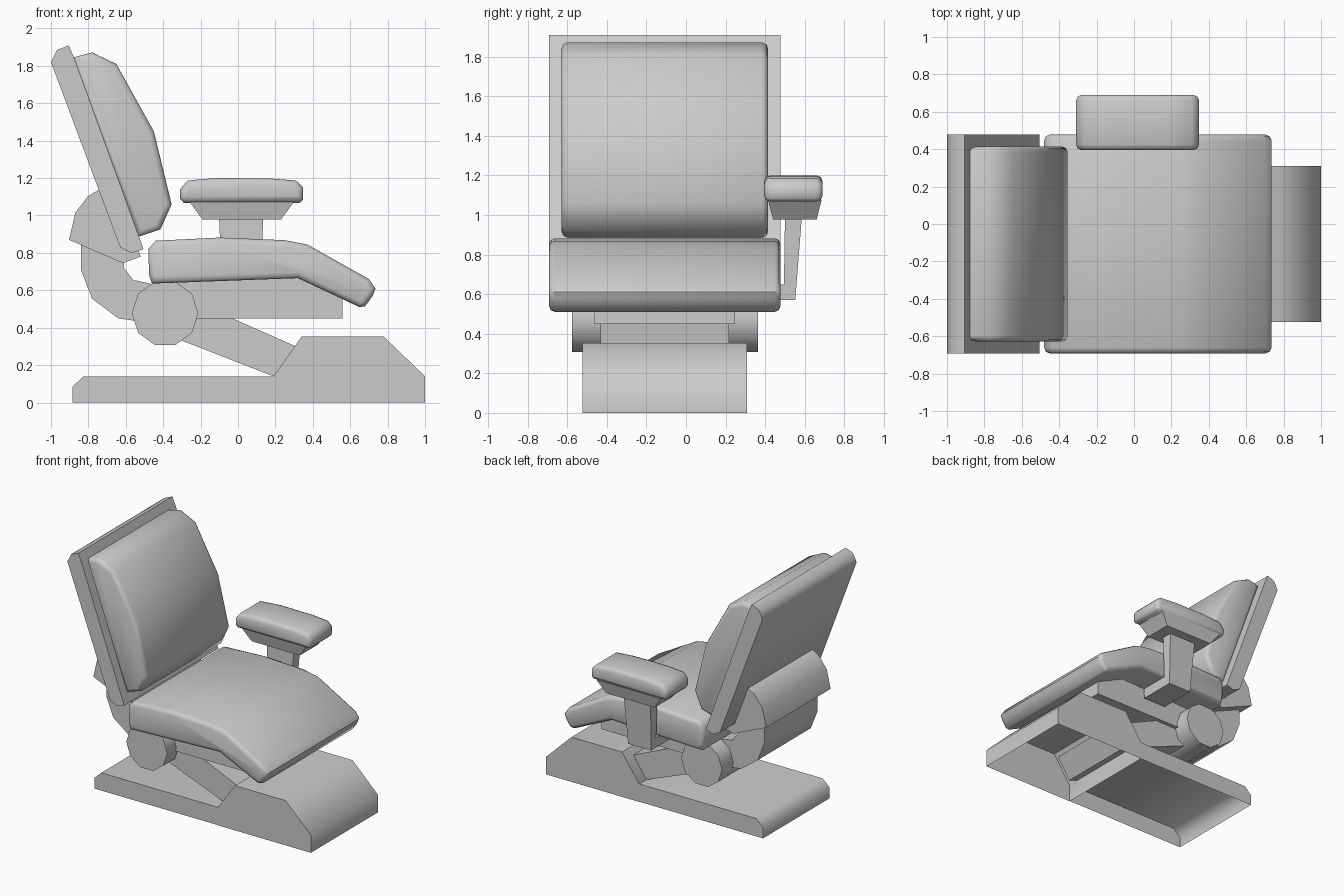
import bpy, bmesh, math

if "Cube" in bpy.data.objects:
    bpy.data.objects.remove(bpy.data.objects["Cube"])

CY = -0.107  # centre plane of the chair (the single armrest shifts it off y = 0)


def finish(name, bm, angle=50):
    bmesh.ops.recalc_face_normals(bm, faces=bm.faces)
    return link(name, bm, angle)


def link(name, bm, angle=50):
    me = bpy.data.meshes.new(name)
    bm.to_mesh(me)
    bm.free()
    ob = bpy.data.objects.new(name, me)
    bpy.context.collection.objects.link(ob)
    bpy.ops.object.select_all(action='DESELECT')
    ob.select_set(True)
    bpy.context.view_layer.objects.active = ob
    bpy.ops.object.shade_smooth_by_angle(angle=math.radians(angle))
    return ob


def slab(name, profile, y0, y1, bevel=0.0, open_bottom=False):
    """Extrude an x-z profile along y, optionally rounding the side rims."""
    bm = bmesh.new()
    a = [bm.verts.new((x, y0, z)) for x, z in profile]
    b = [bm.verts.new((x, y1, z)) for x, z in profile]
    n = len(profile)
    caps = [bm.faces.new(a), bm.faces.new(b[::-1])]
    for i in range(n):
        j = (i + 1) % n
        bm.faces.new((a[j], a[i], b[i], b[j]))
    bmesh.ops.recalc_face_normals(bm, faces=bm.faces)
    if bevel:
        rim = list({e for f in caps for e in f.edges})
        bmesh.ops.bevel(bm, geom=rim, offset=bevel, segments=2, profile=0.5,
                        affect='EDGES', clamp_overlap=True)
    if open_bottom:
        low = [f for f in bm.faces if all(v.co.z < 1e-4 for v in f.verts)]
        bmesh.ops.delete(bm, geom=low, context='FACES')
    return link(name, bm)


def centred(name, profile, half, **kw):
    return slab(name, profile, CY - half, CY + half, **kw)


# Base: hollow plate and front housing
centred("base_plate", [(-.885, 0), (-.885, .085), (-.825, .14), (.19, .14), (.19, 0)],
        .413, open_bottom=True)
centred("base_housing", [(.19, 0), (.19, .14), (.34, .352), (.78, .352), (1, .14), (1, 0)],
        .416, open_bottom=True)

# Lift arm and pivot drum
centred("lift_arm", [(-.40, .37), (.19, .14), (.27, .11), (.38, .27), (.31, .30),
                     (-.03, .45), (-.20, .52)], .325)
drum = [(-.39 + .178 * math.cos(math.tau * i / 10), .477 + .178 * math.sin(math.tau * i / 10))
        for i in range(10)]
centred("pivot_drum", drum, .47)

# Curved link from the drum to the backrest bracket
centred("back_link", [(-.84, .88), (-.84, .71), (-.78, .555), (-.64, .45), (-.50, .43),
                      (-.40, .48), (-.44, .63), (-.56, .655), (-.61, .72), (-.61, .80)], .33)
centred("back_bracket", [(-.903, .87), (-.87, 1.015), (-.80, 1.105), (-.74, 1.14),
                         (-.69, 1.14), (-.545, .85), (-.52, .78), (-.615, .745)], .40)

# Backrest shell and cushion
centred("back_panel", [(-1, 1.82), (-.968, 1.885), (-.905, 1.91), (-.875, 1.84),
                       (-.505, .82), (-.57, .80), (-.63, .83)], .585)
centred("back_cushion", [(-.88, 1.845), (-.78, 1.872), (-.65, 1.81), (-.45, 1.45),
                         (-.355, 1.06), (-.415, .925), (-.535, .885)], .522, bevel=.03)

# Seat pan and cushion
centred("seat_pan", [(-.40, .45), (.56, .45), (.56, .57), (.33, .675), (-.40, .65)], .355)
centred("seat_cushion", [(-.48, .82), (-.44, .865), (-.10, .882), (.25, .868), (.37, .845),
                         (.70, .66), (.735, .61), (.72, .57), (.68, .515), (.65, .51),
                         (.32, .665), (-.46, .636), (-.475, .68)], .585, bevel=.03)

# Armrest pad
slab("armrest_pad", [(-.31, 1.09), (-.31, 1.14), (-.27, 1.187), (-.12, 1.20), (.17, 1.198),
                     (.31, 1.187), (.348, 1.15), (.348, 1.085), (.33, 1.068), (-.29, 1.068)],
     .395, .69, bevel=.035)

# Tapered tray under the pad
bm = bmesh.new()
bmesh.ops.create_cube(bm, size=1)
for v in bm.verts:
    top = v.co.z > 0
    v.co.x = .02 + math.copysign(.28 if top else .21, v.co.x)
    v.co.y = .55 + math.copysign(.135 if top else .11, v.co.y)
    v.co.z = 1.075 if top else .978
finish("armrest_tray", bm, 30)

# L-shaped post: y-z profile across x, narrowing toward the foot
bm = bmesh.new()
outline = [(.26, .57), (.552, .57), (.585, .985), (.50, .985), (.495, .65), (.26, .65)]
rows = []
for s in (-1, 1):
    rows.append([bm.verts.new((.017 + s * (.10 + .018 * (z - .57) / .415), y, z))
                 for y, z in outline])
bm.faces.new(rows[0])
bm.faces.new(rows[1][::-1])
for i in range(6):
    j = (i + 1) % 6
    bm.faces.new((rows[0][j], rows[0][i], rows[1][i], rows[1][j]))
finish("armrest_post", bm, 30)
